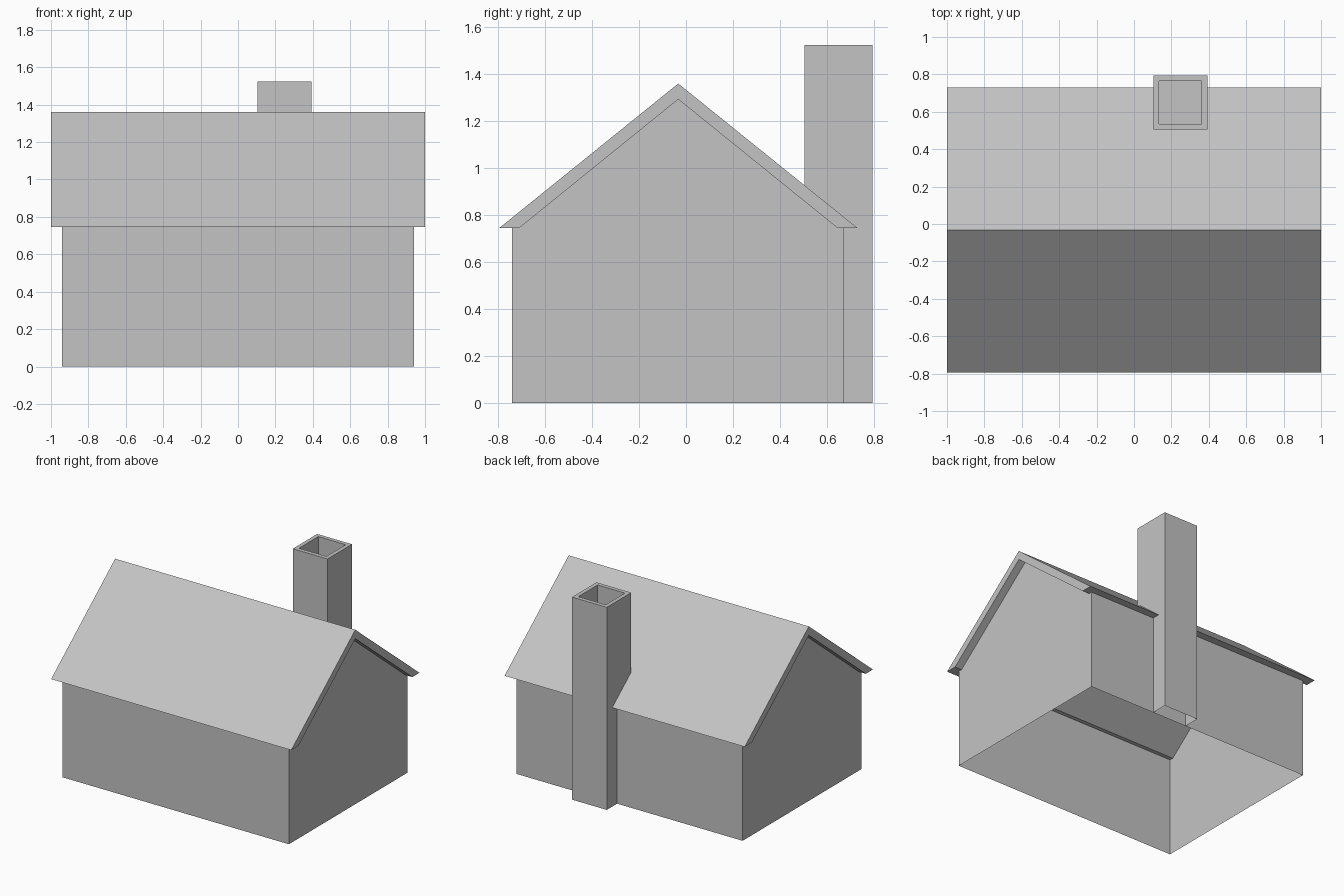
import bpy, bmesh

if "Cube" in bpy.data.objects:
    bpy.data.objects.remove(bpy.data.objects["Cube"])

grey = bpy.data.materials.new("plain grey")
grey.diffuse_color = (0.55, 0.55, 0.55, 1)
grey.use_nodes = True
grey.node_tree.nodes["Principled BSDF"].inputs["Base Color"].default_value = grey.diffuse_color


def prism(name, profile, x0, x1, open_edges=()):
    """Extrude a (y, z) profile from x0 to x1, leaving some side edges open.
    The profile runs counter-clockwise seen from +x."""
    bm = bmesh.new()
    a = [bm.verts.new((x0, y, z)) for y, z in profile]
    b = [bm.verts.new((x1, y, z)) for y, z in profile]
    bm.faces.new(a[::-1])
    bm.faces.new(b)
    n = len(profile)
    for i in range(n):
        if i not in open_edges:
            j = (i + 1) % n
            bm.faces.new((a[i], a[j], b[j], b[i]))
    bm.normal_update()
    mesh = bpy.data.meshes.new(name)
    mesh.materials.append(grey)
    obj = bpy.data.objects.new(name, mesh)
    bpy.context.collection.objects.link(obj)
    return obj, bm


def finish(obj, bm):
    bm.to_mesh(obj.data)
    bm.free()


RIDGE = -0.033
EAVE = 0.745

# Thin house walls with gables, open at the bottom and under the roof
finish(*prism("house_walls",
              [(-0.74, 0), (0.672, 0), (0.672, EAVE), (RIDGE, 1.318), (-0.74, EAVE)],
              -0.942, 0.942, open_edges=(0, 2, 3)))

# Thick gabled roof with flat-cut eaves
finish(*prism("roof",
              [(-0.795, EAVE), (-0.71, EAVE), (RIDGE, 1.293), (0.645, EAVE),
               (0.73, EAVE), (RIDGE, 1.36)],
              -1, 1))

# Chimney against the back wall, open where it meets wall, ground and roof
chimney, bm = prism("chimney",
                    [(0.672, 0), (0.795, 0), (0.795, 1.525), (0.505, 1.525),
                     (0.505, 0.89), (0.672, 0.755)],
                    0.103, 0.392, open_edges=(0, 4, 5))
# Sunken flue in the chimney top
top = max(bm.faces, key=lambda f: f.normal.z)
bmesh.ops.inset_individual(bm, faces=[top], thickness=0.043)
flue = bmesh.ops.extrude_discrete_faces(bm, faces=[top])["faces"]
bmesh.ops.translate(bm, verts=flue[0].verts[:], vec=(0, 0, -0.25))
finish(chimney, bm)
